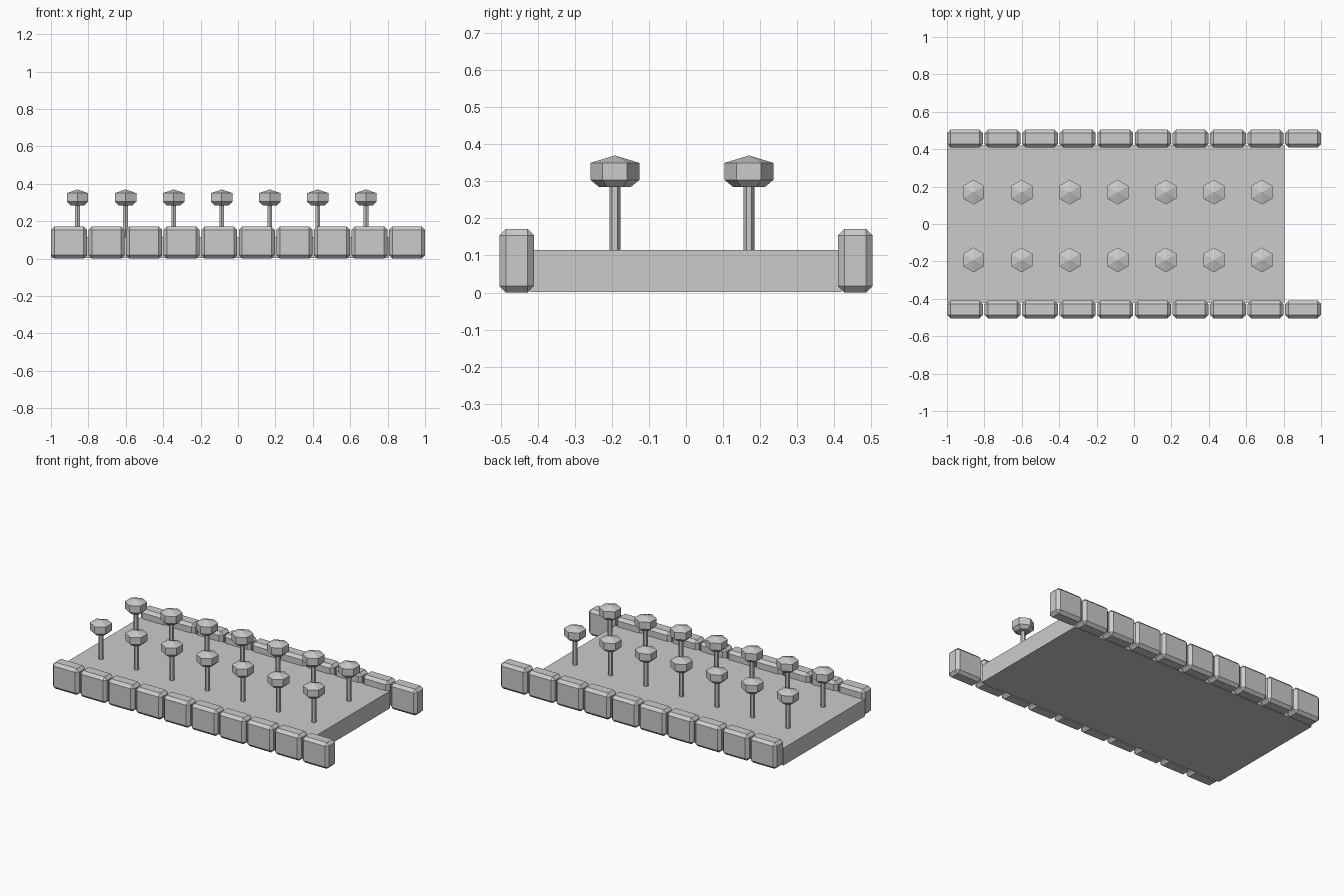
import bpy, bmesh, math
from mathutils import Matrix

cube = bpy.data.objects.get("Cube")
if cube:
    bpy.data.objects.remove(cube, do_unlink=True)

grey = bpy.data.materials.new("plain grey")
grey.use_nodes = True
colour = (0.6, 0.6, 0.6, 1)
grey.diffuse_color = colour
grey.node_tree.nodes["Principled BSDF"].inputs["Base Color"].default_value = colour


def add_part(name, bm, location=(0, 0, 0)):
    mesh = bpy.data.meshes.new(name)
    bm.normal_update()
    bm.to_mesh(mesh)
    bm.free()
    mesh.materials.append(grey)
    return place(name, mesh, location)


def place(name, mesh, location):
    obj = bpy.data.objects.new(name, mesh)
    obj.location = location
    bpy.context.collection.objects.link(obj)
    return obj


def box(size, bevel=0):
    bm = bmesh.new()
    bmesh.ops.create_cube(bm, size=1, matrix=Matrix.Diagonal((*size, 1)))
    if bevel:
        bmesh.ops.bevel(bm, geom=bm.edges[:], offset=bevel, segments=1,
                        affect='EDGES', profile=0.5)
    return bm


def hex_frustum(bm, r1, r2, z1, z2, caps=False):
    turn = Matrix.Translation((0, 0, (z1 + z2) / 2)) @ Matrix.Rotation(math.pi / 2, 4, 'Z')
    # Pointed corners face front and back
    ring = bmesh.ops.create_cone(bm, cap_ends=caps, segments=6, radius1=r1, radius2=r2,
                                 depth=z2 - z1, matrix=turn)
    if abs(max(v.co.y for v in ring["verts"]) - max(r1, r2)) > 0.001:
        bmesh.ops.rotate(bm, verts=ring["verts"],
                         matrix=Matrix.Rotation(math.pi / 6, 3, 'Z'))


# Flat deck, stopping one block short of the end
add_part("deck", box((1.805, 0.84, 0.113)), (-0.0975, 0, 0.0585))

# Chamfered kerb blocks along both long sides
block = None
for side, y in (("front", -0.457), ("back", 0.457)):
    for i in range(10):
        name, spot = f"{side}_kerb_block_{i + 1}", (-0.904 + 0.2009 * i, y, 0.086)
        if block:
            place(name, block, spot)
        else:
            block = add_part(name, box((0.192, 0.094, 0.172), 0.018), spot).data

# Two rows of posts with faceted heads
post = head = None
for side, y in (("front", -0.192), ("back", 0.17)):
    for i in range(7):
        spot = (-0.858 + 0.257 * i, y, 0)
        if not post:
            bm = bmesh.new()
            hex_frustum(bm, 0.0145, 0.0145, 0.1, 0.29, True)
            post = add_part(f"{side}_post_{i + 1}", bm, spot).data
            bm = bmesh.new()
            hex_frustum(bm, 0.043, 0.066, 0.285, 0.304)
            hex_frustum(bm, 0.066, 0.066, 0.304, 0.35)
            hex_frustum(bm, 0.066, 0, 0.35, 0.37)
            bmesh.ops.remove_doubles(bm, verts=bm.verts[:], dist=0.0005)
            bmesh.ops.holes_fill(bm, edges=bm.edges[:], sides=6)
            bmesh.ops.recalc_face_normals(bm, faces=bm.faces[:])
            head = add_part(f"{side}_post_head_{i + 1}", bm, spot).data
        else:
            place(f"{side}_post_{i + 1}", post, spot)
            place(f"{side}_post_head_{i + 1}", head, spot)
